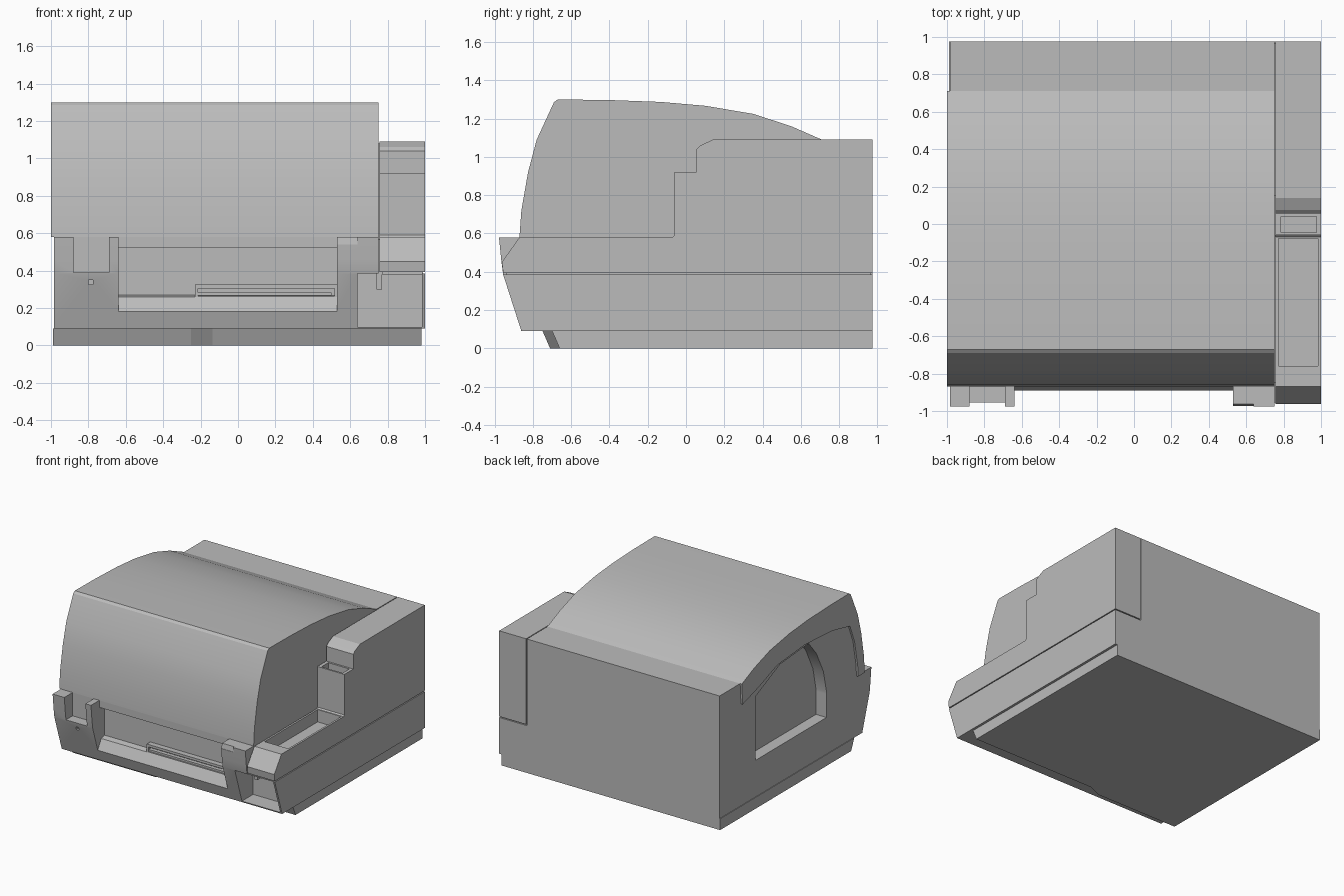
import bpy, bmesh
from math import radians

if "Cube" in bpy.data.objects:
    bpy.data.objects.remove(bpy.data.objects["Cube"])

grey = bpy.data.materials.new("light_grey_plastic")
grey.use_nodes = True
colour = (0.5, 0.5, 0.5, 1)
grey.diffuse_color = colour
grey.node_tree.nodes["Principled BSDF"].inputs["Base Color"].default_value = colour


def solid(name, points, direction):
    """Extrude a closed outline of 3D points along a direction."""
    bm = bmesh.new()
    face = bm.faces.new([bm.verts.new(p) for p in points])
    new = bmesh.ops.extrude_face_region(bm, geom=[face])["geom"]
    bmesh.ops.translate(bm, vec=direction, verts=[v for v in new if isinstance(v, bmesh.types.BMVert)])
    bmesh.ops.recalc_face_normals(bm, faces=bm.faces[:])
    mesh = bpy.data.meshes.new(name)
    bm.to_mesh(mesh)
    bm.free()
    mesh.materials.append(grey)
    ob = bpy.data.objects.new(name, mesh)
    bpy.context.collection.objects.link(ob)
    return ob


def prism(name, profile, x0, x1):
    """Side profile of (y, z) points spanning x0 to x1."""
    return solid(name, [(x0, y, z) for y, z in profile], (x1 - x0, 0, 0))


def box(name, x0, x1, y0, y1, z0, z1):
    return prism(name, [(y0, z0), (y1, z0), (y1, z1), (y0, z1)], x0, x1)


def cut(cutter, *targets):
    """Subtract a cutter from each target, then discard it."""
    cutter.hide_render = True
    for ob in targets:
        mod = ob.modifiers.new("cut", "BOOLEAN")
        mod.operation = "DIFFERENCE"
        mod.solver = "EXACT"
        mod.object = cutter
        bpy.context.view_layer.objects.active = ob
        bpy.ops.object.modifier_apply(modifier=mod.name)
    bpy.data.objects.remove(cutter)


BACK, LEFT, WALL, RIGHT = 0.975, -0.985, 0.75, 1.0

# Curved cover with a flat shelf at the back
arch = [(-0.87, 0.58), (-0.86, 0.72), (-0.825, 0.92), (-0.78, 1.09), (-0.69, 1.285),
        (-0.67, 1.3), (-0.4, 1.297), (-0.13, 1.287), (0.1, 1.267), (0.35, 1.225),
        (0.55, 1.16), (0.71, 1.09)]
cover = prism("cover", arch + [(BACK, 1.09), (BACK, 0.58)], LEFT, WALL)

# Raised rim around the side of the cover
inner = [(0.7, 0.92), (0.5, 0.98), (0.25, 1.07), (-0.1, 1.1), (-0.45, 1.08),
         (-0.68, 1.03), (-0.74, 0.88), (-0.78, 0.67), (-0.785, 0.58)]
rim = prism("cover_rim", arch + inner, -1, LEFT + 0.002)

# Main body with the sloping front bezel
front = [(-0.86, 0.09), (-0.955, 0.385)]
body = prism("body", front + [(-0.965, 0.46), (-0.977, 0.58), (BACK, 0.58), (BACK, 0.09)], LEFT, WALL)
side_base = prism("side_base", front + [(BACK, 0.385), (BACK, 0.09)], WALL, RIGHT)

# Media window on the side
window = [(0.51, 0.39), (0.51, 0.91), (0.2, 1.05), (-0.17, 1.08), (-0.27, 0.96),
          (-0.36, 0.78), (-0.4, 0.6), (-0.4, 0.39)]
cut(prism("window_cutter", window, -1.2, -0.89), cover, body)

# Label exit: sloping ledge, recessed wall and top lip
exit_profile = [(-1.2, 0.18), (-0.89, 0.18), (-0.845, 0.26), (-0.8, 0.27), (-0.8, 0.52),
                (-0.865, 0.52), (-0.865, 0.7), (-1.2, 0.7)]
cut(prism("exit_cutter", exit_profile, -0.64, 0.53), body)

# Bezel notch, sensor hole, latch chamfer and open front corner
cut(box("notch_cutter", -0.88, -0.69, -1.2, -0.87, 0.39, 0.7), body)
cut(box("sensor_cutter", -0.8, -0.775, -1.2, -0.9, 0.325, 0.35), body)
cut(prism("latch_cutter", [(-1.2, 0.54), (-0.97, 0.54), (-0.94, 0.7), (-1.2, 0.7)], 0.53, 0.64), body)
cut(box("corner_cutter", 0.64, 0.985, -1.2, -0.72, 0.1, 0.384), body, side_base)

# Tear-off guide with its slot
guide = box("tear_guide", -0.23, 0.53, -0.845, -0.79, 0.25, 0.325)
cut(box("slot_cutter", -0.215, 0.515, -0.9, -0.81, 0.265, 0.305), guide)
box("tear_blade", -0.215, 0.5, -0.84, -0.8, 0.268, 0.283)

# Side column stepping up to the rear
steps = [(-0.955, 0.393), (-0.962, 0.45), (-0.87, 0.58), (-0.07, 0.58), (-0.06, 0.59),
         (-0.06, 0.92), (0.055, 0.92), (0.055, 1.04), (0.075, 1.06), (0.14, 1.09),
         (BACK, 1.09), (BACK, 0.393)]
column = prism("side_column", steps, 0.757, RIGHT)
cut(box("tray_cutter", 0.772, 0.984, -0.76, -0.078, 0.48, 0.7), column)
cut(box("pocket_cutter", 0.785, 0.975, -0.045, 0.04, 0.86, 0.97), column)

# Filler strips in the seams beside and under the column
box("column_seam", WALL - 0.01, 0.77, -0.85, BACK - 0.01, 0.3, 0.57)
box("base_seam", 0.77, RIGHT - 0.01, -0.94, BACK - 0.01, 0.38, 0.4)
box("rear_seam", WALL - 0.01, 0.77, 0.15, BACK - 0.01, 0.5, 1.08)

# Plinth with a stepped, undercut front edge
outline = [(-0.99, BACK), (-0.99, -0.71), (-0.25, -0.71), (-0.135, -0.66), (0.98, -0.66), (0.98, BACK)]
plinth = solid("plinth", [(x, y, 0) for x, y in outline], (0, 0, 0.092))
for v in plinth.data.vertices:
    if v.co.z > 0.05 and v.co.y < 0:
        v.co.y -= 0.04

# Smooth the curved surfaces, keep edges crisp
for ob in (cover, rim, body, column):
    bpy.ops.object.select_all(action="DESELECT")
    ob.select_set(True)
    bpy.context.view_layer.objects.active = ob
    bpy.ops.object.shade_smooth_by_angle(angle=radians(20))
